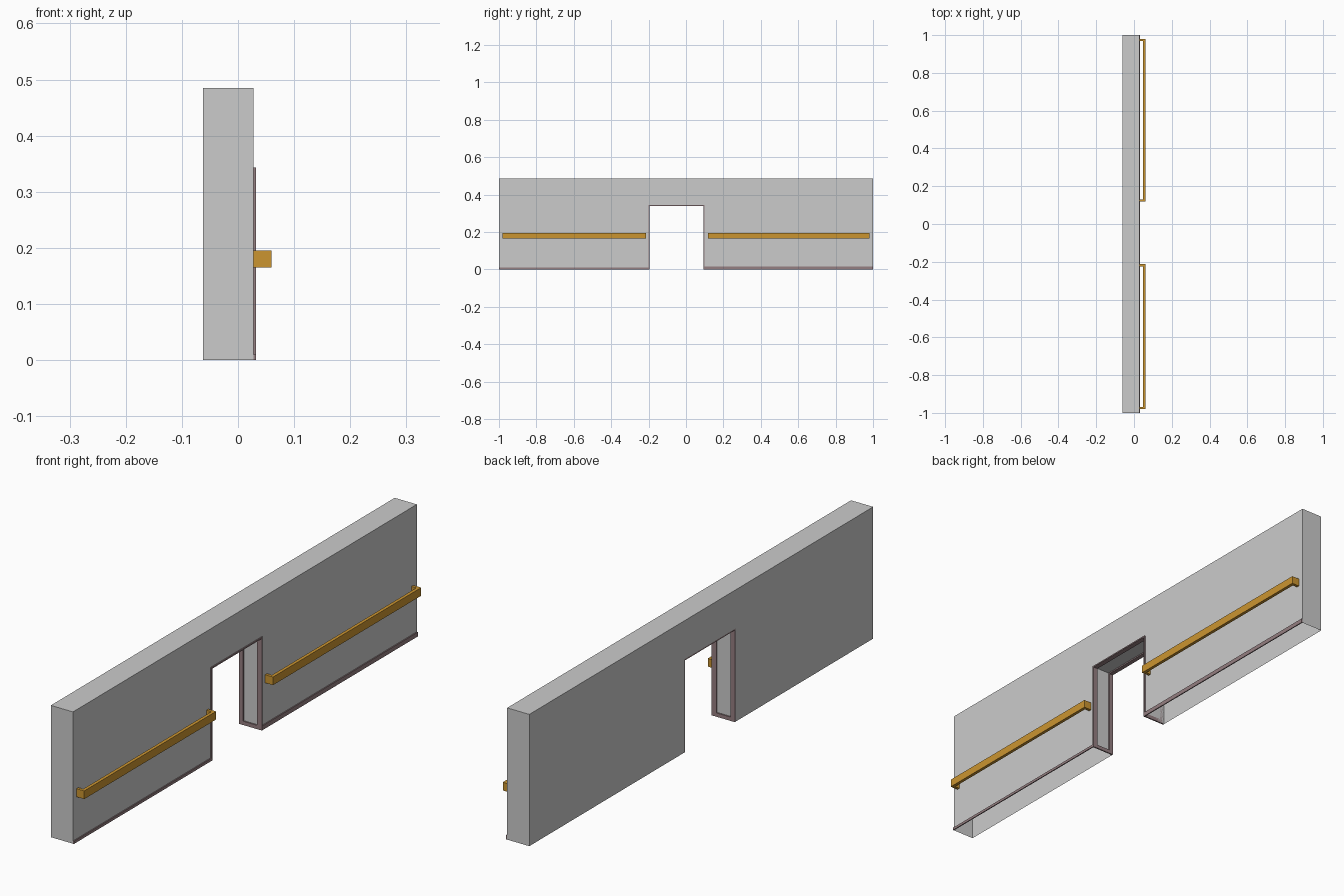
import bpy, bmesh

if "Cube" in bpy.data.objects:
    bpy.data.objects.remove(bpy.data.objects["Cube"])

X0, X1, XT = -0.062, 0.028, 0.032      # wall back, wall front, trim front
YL, YR, ZT = -0.20, 0.098, 0.343       # doorway opening in the wall
T = 0.005                              # trim thickness


def material(name, rgb):
    m = bpy.data.materials.new(name)
    m.diffuse_color = (*rgb, 1)
    m.use_nodes = True
    m.node_tree.nodes["Principled BSDF"].inputs["Base Color"].default_value = m.diffuse_color
    return m


def extrude_profile(name, pts, axis, lo, hi, mat=None, skip_bottom=False):
    """Extrude a 2D outline along x (pts are y,z) or z (pts are x,y)."""
    bm = bmesh.new()
    put = (lambda p, d: (d, *p)) if axis == 'x' else (lambda p, d: (*p, d))
    face = bm.faces.new([bm.verts.new(put(p, lo)) for p in pts])
    res = bmesh.ops.extrude_face_region(bm, geom=[face], use_keep_orig=True)
    for v in res['geom']:
        if isinstance(v, bmesh.types.BMVert):
            v.co[0 if axis == 'x' else 2] = hi
    bmesh.ops.recalc_face_normals(bm, faces=bm.faces)
    if skip_bottom:
        low = [f for f in bm.faces if all(v.co.z < 1e-5 for v in f.verts)]
        bmesh.ops.delete(bm, geom=low, context='FACES')
    me = bpy.data.meshes.new(name)
    bm.to_mesh(me)
    bm.free()
    ob = bpy.data.objects.new(name, me)
    bpy.context.collection.objects.link(ob)
    if mat:
        me.materials.append(mat)
    return ob


def box(name, x, y, z, mat):
    pts = [(x[0], y[0]), (x[1], y[0]), (x[1], y[1]), (x[0], y[1])]
    return extrude_profile(name, pts, 'z', z[0], z[1], mat)


wood = material("rail_wood", (0.60, 0.30, 0.03))
mauve = material("trim_mauve", (0.30, 0.21, 0.22))

# Wall with doorway, open underneath
extrude_profile("wall", [(-1, 0), (-1, 0.485), (1, 0.485), (1, 0), (YR, 0),
                         (YR, ZT), (YL, ZT), (YL, 0)], 'x', X0, X1,
                skip_bottom=True)

# Door frame strips lining the front and back edges of the opening
arch = [(YL, 0), (YL, ZT), (YR, ZT), (YR, 0),
        (YR - T, 0), (YR - T, ZT - T), (YL + T, ZT - T), (YL + T, 0)]
extrude_profile("door_frame_front", arch, 'x', 0.013, XT, mauve)
extrude_profile("door_frame_back", arch, 'x', X0, X0 + 0.017, mauve)

# Left and right sides: sill strip, skirting board, handrail
sides = [("left", (YL, YL + T), (-1, YL), 0.010, (-0.98, -0.213)),
         ("right", (YR - T, YR), (YR, 1), 0.016, (0.118, 0.98))]
for side, jamb, run, height, (a, b) in sides:
    box(f"jamb_base_{side}", (X0 + 0.017, 0.013), jamb, (0, 0.014), mauve)
    box(f"skirting_{side}", (X1, XT), run, (0, height), mauve)
    w, xi, xo = 0.011, 0.048, 0.06
    rail = [(X1, a), (xo, a), (xo, b), (X1, b),
            (X1, b - w), (xi, b - w), (xi, a + w), (X1, a + w)]
    extrude_profile(f"handrail_{side}", rail, 'z', 0.165, 0.195, wood)
